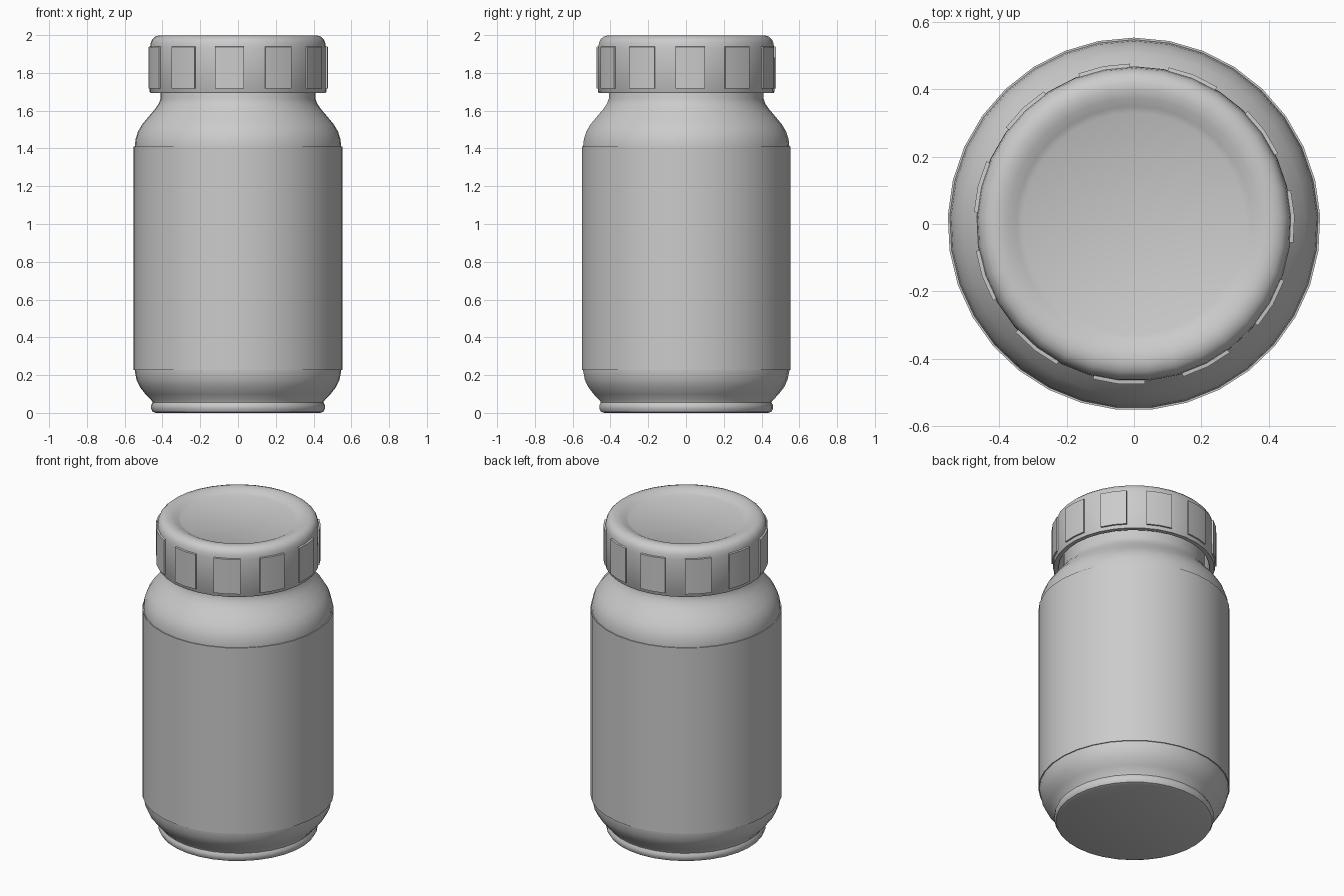
import bpy, bmesh
from math import sin, cos, pi, radians

if "Cube" in bpy.data.objects:
    bpy.data.objects.remove(bpy.data.objects["Cube"])

SIDES = 33
STEP = 2 * pi / SIDES


def finish(name, bm, angle):
    bmesh.ops.recalc_face_normals(bm, faces=bm.faces)
    me = bpy.data.meshes.new(name)
    bm.to_mesh(me)
    bm.free()
    ob = bpy.data.objects.new(name, me)
    bpy.context.collection.objects.link(ob)
    bpy.ops.object.select_all(action='DESELECT')
    ob.select_set(True)
    bpy.context.view_layer.objects.active = ob
    bpy.ops.object.shade_smooth_by_angle(angle=radians(angle))
    return ob


def lathe(name, profile, closed=False, angle=40):
    """Revolve (radius, z) points round z; open profiles get end caps."""
    bm = bmesh.new()
    rings = [[bm.verts.new((r * cos(pi / 2 + i * STEP), r * sin(pi / 2 + i * STEP), z))
              for i in range(SIDES)] for r, z in profile]
    pairs = list(zip(rings, rings[1:]))
    if closed:
        pairs.append((rings[-1], rings[0]))
    else:
        bm.faces.new(rings[0])
        bm.faces.new(rings[-1])
    for a, b in pairs:
        for i in range(SIDES):
            j = (i + 1) % SIDES
            bm.faces.new((a[i], a[j], b[j], b[i]))
    return finish(name, bm, angle)


# Jar body: foot, lower curve, straight wall, shoulder and neck
lathe("jar_body", [
    (0.435, 0.0), (0.452, 0.006), (0.461, 0.022), (0.461, 0.04), (0.453, 0.055),
    (0.455, 0.062), (0.49, 0.098), (0.52, 0.137), (0.538, 0.175), (0.547, 0.222),
    (0.547, 1.412), (0.543, 1.45), (0.53, 1.49), (0.508, 1.527), (0.475, 1.567),
    (0.44, 1.608), (0.42, 1.637), (0.41, 1.665), (0.41, 1.90)])

# Raised label band round the wall
lathe("label_band", [(0.54, 0.226), (0.553, 0.226), (0.553, 1.41), (0.54, 1.41)],
      closed=True, angle=30)

# Screw cap: recessed top disc, rounded rim, hollow skirt
lathe("cap", [
    (0.33, 1.972), (0.35, 1.981), (0.375, 1.993), (0.40, 1.999), (0.42, 1.998),
    (0.44, 1.991), (0.455, 1.977), (0.463, 1.958), (0.467, 1.93), (0.468, 1.70),
    (0.464, 1.694), (0.438, 1.694), (0.434, 1.70), (0.434, 1.92)], angle=50)

# Eleven raised grip pads, each wrapping two facets of the cap
bm = bmesh.new()
HALF = radians(9.4)


def facet_radius(r, a):
    return r * cos(STEP / 2) / cos(abs(a) - STEP / 2)


for k in range(11):
    centre = pi / 2 + (3 * k + 1) * STEP
    cols = []
    for a in (-HALF, 0, HALF):
        col = []
        for r, z in ((0.455, 1.715), (0.477, 1.717), (0.477, 1.938), (0.455, 1.941)):
            q = facet_radius(r, a)
            col.append(bm.verts.new((q * cos(centre + a), q * sin(centre + a), z)))
        cols.append(col)
    for c, d in zip(cols, cols[1:]):
        for i in range(4):
            j = (i + 1) % 4
            bm.faces.new((c[i], c[j], d[j], d[i]))
    bm.faces.new(cols[0])
    bm.faces.new(cols[-1])
finish("cap_grip_pads", bm, 40)
